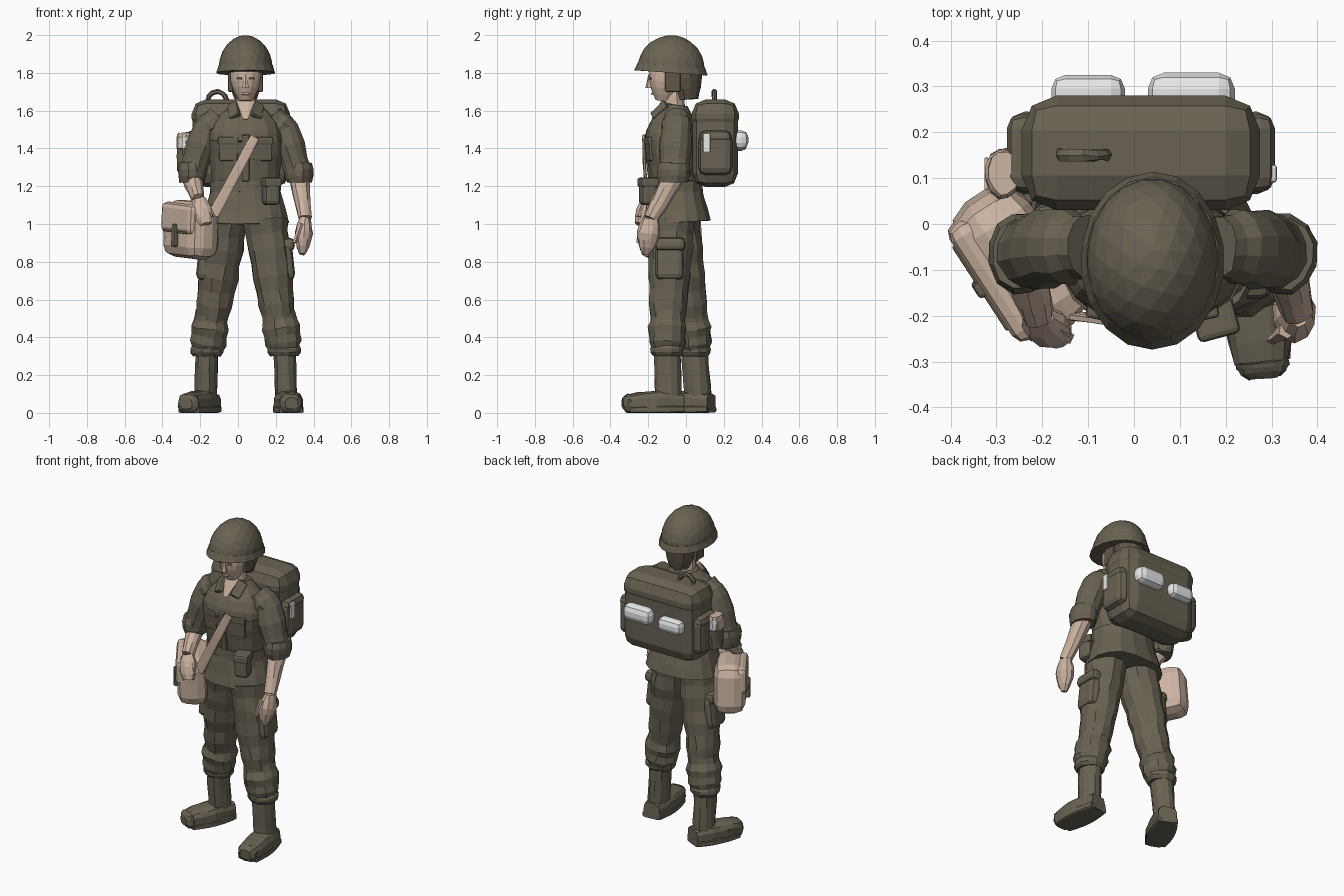
import bpy
import bmesh
import math
import random
from mathutils import Vector, Euler

random.seed(4)
default_cube = bpy.data.objects.get("Cube")
if default_cube:
    bpy.data.objects.remove(default_cube, do_unlink=True)

MID = .04  # centre line of the body
SIDES = {"left": 1, "right": -1}


def material(name, red, green, blue):
    mat = bpy.data.materials.new(name)
    mat.use_nodes = True
    color = (red, green, blue, 1)
    mat.diffuse_color = color
    mat.node_tree.nodes["Principled BSDF"].inputs["Base Color"].default_value = color
    return mat


olive = material("olive cloth", .142, .122, .087)
skin = material("skin", .6, .45, .355)
canvas = material("tan canvas", .61, .46, .365)
white = material("white wrap", .8, .81, .81)
hair = material("brown hair", .12, .095, .068)
dark = material("dark eyes", .2, .13, .1)


def finish(name, mat, bm, place=(0, 0, 0), tip=0, lean=0, turn=0):
    """Turn a bmesh into an object, rotated in degrees about x, y and z."""
    bmesh.ops.recalc_face_normals(bm, faces=bm.faces)
    mesh = bpy.data.meshes.new(name)
    bm.to_mesh(mesh)
    bm.free()
    mesh.materials.append(mat)
    obj = bpy.data.objects.new(name, mesh)
    obj.location = place
    obj.rotation_euler = Euler([math.radians(angle) for angle in (tip, lean, turn)])
    bpy.context.collection.objects.link(obj)


def box(name, mat, place, size, soft=.25, **angles):
    """Box with rounded edges; soft is the bevel as a share of the thinnest side."""
    bm = bmesh.new()
    bmesh.ops.create_cube(bm, size=1)
    bmesh.ops.scale(bm, vec=size, verts=bm.verts)
    bmesh.ops.bevel(bm, geom=bm.edges[:], offset=soft * min(size), segments=2,
                    profile=.5, affect="EDGES")
    finish(name, mat, bm, place, **angles)


def tube(name, mat, path, start, end, depth=1, puff=0, folds=0, steps=3, sides=12,
         square=1, rough=.003, across=(1, 0, 0)):
    """Skin a path: radius runs from start to end, swells by puff, creases by folds."""
    corners = [Vector(point) for point in path]
    centres = [a.lerp(b, i / steps) for a, b in zip(corners, corners[1:]) for i in range(steps)]
    centres.append(corners[-1])
    last = len(centres) - 1
    bm = bmesh.new()
    rings = []
    for i, centre in enumerate(centres):
        t = i / last
        radius = start + (end - start) * t + puff * math.sin(math.pi * t) + folds * (-1) ** i
        axis = (centres[min(i + 1, last)] - centres[max(i - 1, 0)]).normalized()
        u = Vector(across)
        u = (u - axis * u.dot(axis)).normalized()
        v = axis.cross(u) * depth
        ring = []
        for k in range(sides):
            angle = math.tau * (k + .5) / sides
            c, s = math.cos(angle), math.sin(angle)
            c, s = (math.copysign(abs(n) ** square, n) for n in (c, s))
            spot = centre + (u * c + v * s) * radius
            spot += Vector([random.uniform(-rough, rough) for _ in "xyz"])
            spot.z = max(spot.z, 0)
            ring.append(bm.verts.new(spot))
        rings.append(ring)
    for low, high in zip(rings, rings[1:]):
        for k in range(sides):
            bm.faces.new((low[k - 1], low[k], high[k], high[k - 1]))
    bm.faces.new(rings[0])
    bm.faces.new(rings[-1])
    finish(name, mat, bm)


# Jacket and belt
waist = Vector((MID, -.05, 1.2))
chest = Vector((MID, -.08, 1.45))
collar = Vector((MID, -.05, 1.63))
down = Vector((0, 0, -.03))
tube("jacket_skirt", olive, [(MID, -.04, 1.01), waist], .235, .18, depth=.74, sides=16,
     square=.85)
tube("jacket_chest", olive, [waist, chest], .18, .2, depth=.72, sides=16, square=.85, steps=4)
tube("jacket_shoulders", olive, [chest + down, collar], .2, .08, depth=.72, puff=.04,
     sides=16, square=.9, steps=4)
tube("belt", olive, [waist + down, waist - down], .19, .19, depth=.75, sides=16, square=.85,
     steps=1)
box("jacket_placket", olive, (MID, -.2, 1.35), (.04, .03, .25), tip=8)
box("belt_pouch", olive, (.175, -.2, 1.17), (.085, .09, .14), turn=15)
box("belt_pouch_flap", olive, (.175, -.2, 1.22), (.095, .1, .05), turn=15)
for word, side in SIDES.items():
    x = MID + side * .09
    box(f"{word}_chest_pocket", olive, (x, -.19, 1.39), (.1, .03, .11), tip=5, turn=side * 12)
    box(f"{word}_chest_flap", olive, (x, -.198, 1.44), (.11, .03, .04), tip=5, turn=side * 12)
    box(f"{word}_collar", olive, (MID + side * .062, -.138, 1.6), (.06, .03, .1),
        tip=-38, lean=side * 28, turn=side * 22)

# Neck, head and face
tube("neck", skin, [(MID, -.06, 1.56), (MID, -.07, 1.73)], .06, .05, sides=10)
tube("open_neck", skin, [(MID, -.18, 1.555), (MID, -.115, 1.65)], .012, .055, depth=.3,
     sides=8, rough=0)
tube("head", skin, [(MID, -.12, 1.65), (MID, -.09, 1.85)], .035, .075, depth=1.15, puff=.025,
     steps=6, sides=14, rough=0)
tube("nose", skin, [(MID, -.195, 1.72), (MID, -.193, 1.79)], .02, .007, sides=6, rough=0)
box("lips", skin, (MID, -.178, 1.69), (.04, .012, .012))
tube("back_hair", hair, [(MID, .01, 1.66), (MID, 0, 1.83)], .06, .095, depth=.9, puff=.01)
for word, side in SIDES.items():
    x = MID + side * .033
    box(f"{word}_eye", dark, (x, -.19, 1.77), (.028, .009, .009), turn=side * 22)
    box(f"{word}_side_hair", hair, (MID + side * .08, -.07, 1.76), (.025, .08, .12))

# Helmet: half a faceted ball over a rim, tipped slightly back
dome = bmesh.new()
bmesh.ops.create_icosphere(dome, subdivisions=3, radius=1)
cut = bmesh.ops.bisect_plane(dome, geom=dome.verts[:] + dome.edges[:] + dome.faces[:],
                             plane_co=(0, 0, 0), plane_no=(0, 0, 1), clear_inner=True)
rim_edges = [part for part in cut["geom_cut"] if isinstance(part, bmesh.types.BMEdge)]
bmesh.ops.contextual_create(dome, geom=rim_edges)
bmesh.ops.scale(dome, vec=(.145, .18, .185), verts=dome.verts)
finish("helmet_dome", olive, dome, (MID, -.08, 1.815), tip=-7)
tube("helmet_rim", olive, [(MID, -.08, 1.8), (MID, -.077, 1.84)], .157, .145, depth=1.24,
     steps=1, sides=18, rough=.001)

# Sleeves with rolled cuffs
elbows = {}
for word, side in SIDES.items():
    elbow = elbows[word] = Vector((MID + side * .285, -.065, 1.25))
    tube(f"{word}_sleeve", olive, [(MID + side * .14, -.05, 1.57), (MID + side * .21, -.05, 1.5),
                                   elbow], .06, .073, depth=1.1, puff=.01, folds=.003)
    tube(f"{word}_cuff", olive, [elbow - down * 2.5, elbow + down], .066, .066, depth=1.2, puff=.01)

# Bare forearms and hands: one hanging, one resting on the satchel
wrists = {"left": Vector((.355, -.185, 1.03)), "right": Vector((-.21, -.2, 1.13))}
for word, wrist in wrists.items():
    tube(f"{word}_forearm", skin, [elbows[word], wrist], .056, .035, depth=1.1, sides=10)
tube("left_hand", skin, [wrists["left"], (.34, -.215, .84)], .03, .016, depth=1.3, puff=.024,
     steps=5, sides=10)
tube("left_thumb", skin, [(.335, -.23, 1), (.3, -.25, .9)], .02, .01, sides=6)
tube("right_hand", skin, [wrists["right"], (-.17, -.25, 1)], .036, .032, depth=.75, puff=.02,
     steps=4, sides=10)
tube("right_thumb", skin, [(-.18, -.22, 1.11), (-.14, -.25, 1.04)], .02, .01, sides=6)

# Trousers, cargo pockets and boots; one foot steps forward
stance = {"left": (-.08, -.03, Vector((.25, -.015, .055)), Vector((.28, -.3, .05))),
          "right": (-.05, .14, Vector((-.14, .135, .055)), Vector((-.26, -.12, .05)))}
for word, side in SIDES.items():
    hip_y, stride, heel, toe = stance[word]

    def leg(out, z):
        return Vector((MID + side * out, hip_y + stride * (1 - z), z))

    knee, hem = leg(.175, .5), leg(.205, .33)
    tube(f"{word}_thigh", olive, [leg(.105, 1.02), knee], .118, .088, depth=1.07, puff=.005,
         folds=.003, steps=7, rough=.005)
    tube(f"{word}_shin", olive, [knee - down, hem], .088, .085, puff=.015, folds=.004,
         steps=5, rough=.005)
    tube(f"{word}_trouser_hem", olive, [hem - down, hem + down], .08, .075, puff=.014)
    box(f"{word}_cargo_pocket", olive, leg(.21, .8), (.09, .15, .2), soft=.35, lean=-side * 6)
    box(f"{word}_cargo_flap", olive, leg(.21, .89), (.1, .16, .07), soft=.35, lean=-side * 6)
    ankle = heel.lerp(toe, .27)
    tube(f"{word}_boot_shaft", olive, [hem, ankle], .062, .06, depth=1.2)
    tube(f"{word}_boot_foot", olive, [heel, toe], .055, .06, depth=.85, puff=.018, steps=6,
         square=.7)
    tube(f"{word}_boot_toe", olive, [toe, toe + (toe - heel).normalized() * .035], .06, .035,
         depth=.85, puff=.008, square=.7)
    ground = Vector((0, 0, -.035))
    tube(f"{word}_boot_sole", olive, [heel + ground, toe + ground], .06, .062, depth=.3,
         puff=.018, steps=6, square=.4, rough=0)

# Backpack with lid, side pockets and handle
pack = Vector((.015, .155, 1.42))
box("backpack", olive, pack, (.51, .24, .45), soft=.3)
box("backpack_lid", olive, pack - down * 5, (.52, .25, .18), soft=.42)
for word, side in SIDES.items():
    box(f"{word}_pack_pocket", olive, pack + Vector((side * .25, 0, -.05)), (.08, .18, .22),
        soft=.45)
    box(f"{word}_pocket_flap", olive, pack + Vector((side * .25, 0, .04)), (.085, .17, .07),
        soft=.45)
arc = [math.pi * i / 6 for i in range(7)]
tube("pack_handle", olive, [(-.11 + math.cos(a) * .05, .15, 1.65 + math.sin(a) * .05)
                            for a in arc], .014, .014, steps=1, sides=6, across=(0, 1, 0))

# White rolls on the back, a white tag, and a cup in a pouch on the side
box("left_white_roll", white, (.125, .28, 1.445), (.19, .1, .1), soft=.35)
box("right_white_roll", white, (-.1, .28, 1.43), (.16, .09, .085), soft=.35)
box("left_white_tag", white, (.297, .11, 1.43), (.03, .04, .1))
cup = Vector((-.285, .11, 1.4))
tube("cup_pouch", olive, [cup + down * 4, cup], .036, .04, depth=1.4)
tube("cup", white, [cup, cup - down * 2], .036, .036, depth=1.4)
tube("cup_lid", canvas, [cup - down * 2, cup - down * 2.8], .04, .034, depth=1.4)
box("cup_label", canvas, cup + Vector((-.037, 0, .03)), (.009, .07, .06))

# Satchel at the right hip, turned outward, with a strap across the chest
swing = -57
outward = Vector((math.sin(math.radians(swing)), -math.cos(math.radians(swing)), 0))


def satchel_part(name, mat, forward, up, size, soft=.3):
    place = Vector((-.25, -.085, .97 + up)) + outward * forward
    box(name, mat, place, size, soft, lean=4, turn=swing)


satchel_part("satchel", canvas, 0, 0, (.34, .18, .3), .35)
satchel_part("satchel_flap", canvas, .065, .06, (.3, .07, .16), .4)
satchel_part("satchel_flap_edge", olive, .095, -.01, (.22, .02, .012))
satchel_part("satchel_buckle", olive, .1, -.03, (.035, .03, .12))
tube("satchel_strap", canvas, [(-.13, -.2, 1.05), (.01, -.22, 1.31), (.09, -.225, 1.46)],
     .03, .025, depth=.3, sides=8, square=.5, rough=.001)
